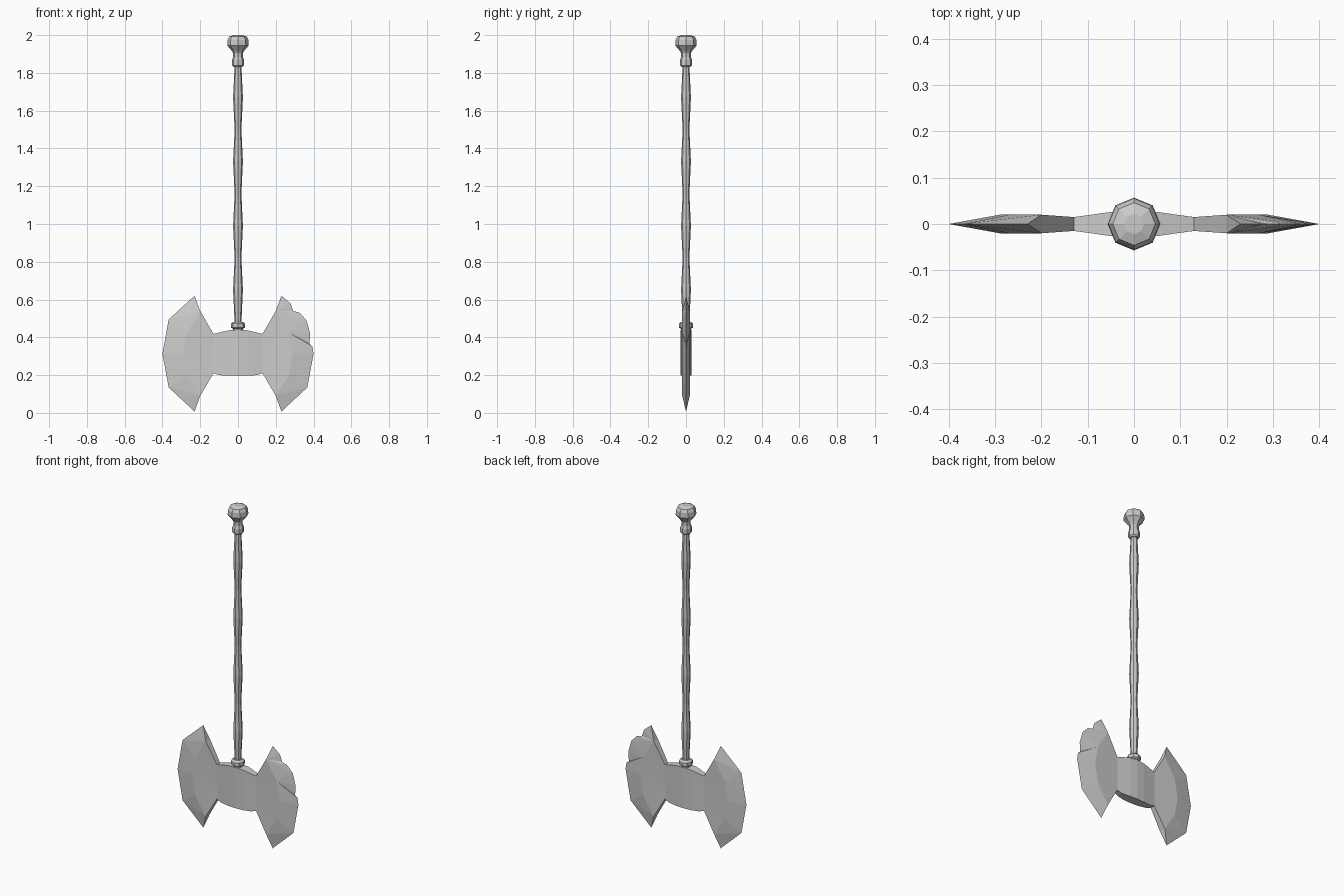
import bpy, bmesh
from math import cos, sin, pi

cube = bpy.data.objects.get("Cube")
if cube:
    bpy.data.objects.remove(cube)

steel = bpy.data.materials.new("grey steel")
steel.use_nodes = True
GREY = (0.6, 0.6, 0.6, 1)
steel.diffuse_color = GREY
steel.node_tree.nodes["Principled BSDF"].inputs["Base Color"].default_value = GREY


def finish(name, bm):
    bmesh.ops.recalc_face_normals(bm, faces=bm.faces)
    mesh = bpy.data.meshes.new(name)
    bm.to_mesh(mesh)
    bm.free()
    mesh.materials.append(steel)
    obj = bpy.data.objects.new(name, mesh)
    bpy.context.collection.objects.link(obj)
    return obj


def lathe(name, profile, sides=8):
    """Closed faceted solid from (radius, height) pairs, corners on the axes."""
    bm = bmesh.new()
    rings = [[bm.verts.new((r * cos(2 * pi * k / sides), r * sin(2 * pi * k / sides), z))
              for k in range(sides)] for r, z in profile]
    for a, b in zip(rings, rings[1:]):
        for k in range(sides):
            n = (k + 1) % sides
            bm.faces.new((a[k], a[n], b[n], b[k]))
    for ring, z in ((rings[0], profile[0][1]), (rings[-1], profile[-1][1])):
        centre = bm.verts.new((0, 0, z))
        for k in range(sides):
            bm.faces.new((ring[k], ring[(k + 1) % sides], centre))
    return finish(name, bm)


# Shaft with four gentle swellings
THIN, THICK = 0.018, 0.026
shaft = [(THIN, 0.40)]
for i in range(9):
    shaft.append((THICK if i % 2 else THIN, 0.48 + i * 0.17))
lathe("shaft", shaft)

# Collars and pommel
lathe("lower_collar", [(0.026, 0.43), (0.026, 0.445), (0.038, 0.452),
                       (0.038, 0.472), (0.026, 0.482)])
lathe("upper_collar", [(0.024, 1.832), (0.032, 1.84), (0.032, 1.868),
                       (0.026, 1.885), (0.026, 1.92)])
lathe("pommel", [(0.026, 1.905), (0.034, 1.918), (0.057, 1.945),
                 (0.055, 1.975), (0.046, 1.992), (0.022, 2.0)])

# Axe head: half thickness columns from the hub to the blade ridge
ROWS = 5
hub = [(0.0, 0.029, 0.44, 0.197), (0.05, 0.026, 0.437, 0.197),
       (0.10, 0.019, 0.425, 0.20), (0.13, 0.015, 0.418, 0.21)]
ridge = [(0.2, 0.54), (0.27, 0.425), (0.29, 0.315), (0.27, 0.2), (0.2, 0.09)]
whole_edge = [(0.23, 0.62), (0.367, 0.495), (0.4, 0.313), (0.367, 0.135), (0.23, 0.007)]
chipped_edge = [(0.23, 0.62), (0.278, 0.58), (0.292, 0.54), (0.325, 0.53), (0.362, 0.492),
                (0.382, 0.42), (0.378, 0.365), (0.394, 0.352), (0.4, 0.313),
                (0.367, 0.135), (0.23, 0.007)]


def axe_half(name, side, edge_points):
    bm = bmesh.new()
    columns = []
    for x, y, top, bottom in hub:
        columns.append([bm.verts.new((side * x, -y, top + (bottom - top) * r / (ROWS - 1)))
                        for r in range(ROWS)])
    columns.append([bm.verts.new((side * x, -0.02, z)) for x, z in ridge])
    edge = [bm.verts.new((side * x, 0, z)) for x, z in edge_points]

    # Broad cheeks
    for a, b in zip(columns, columns[1:]):
        for r in range(ROWS - 1):
            bm.faces.new((a[r], b[r], b[r + 1], a[r + 1]))

    # Ground bevel between the ridge and the cutting edge
    inner, i, j = columns[-1], 0, 0
    while i < len(inner) - 1 or j < len(edge) - 1:
        step_edge = i == len(inner) - 1 or (
            j < len(edge) - 1 and edge[j + 1].co.z >= inner[i + 1].co.z)
        if step_edge:
            bm.faces.new((inner[i], edge[j], edge[j + 1]))
            j += 1
        else:
            bm.faces.new((inner[i], edge[j], inner[i + 1]))
            i += 1

    # Top and bottom rims, up to the centre plane
    for row, tip in ((0, edge[0]), (-1, edge[-1])):
        outer = [c[row] for c in columns]
        middle = [bm.verts.new((v.co.x, 0, v.co.z)) for v in outer]
        for k in range(len(outer) - 1):
            bm.faces.new((outer[k], outer[k + 1], middle[k + 1], middle[k]))
        bm.faces.new((outer[-1], tip, middle[-1]))

    # Mirror the front half to the back
    back = bmesh.ops.duplicate(bm, geom=bm.verts[:] + bm.edges[:] + bm.faces[:])["geom"]
    for v in back:
        if isinstance(v, bmesh.types.BMVert):
            v.co.y *= -1
    bmesh.ops.remove_doubles(bm, verts=bm.verts, dist=0.0002)
    return finish(name, bm)


axe_half("whole_blade", -1, whole_edge)
axe_half("chipped_blade", 1, chipped_edge)
